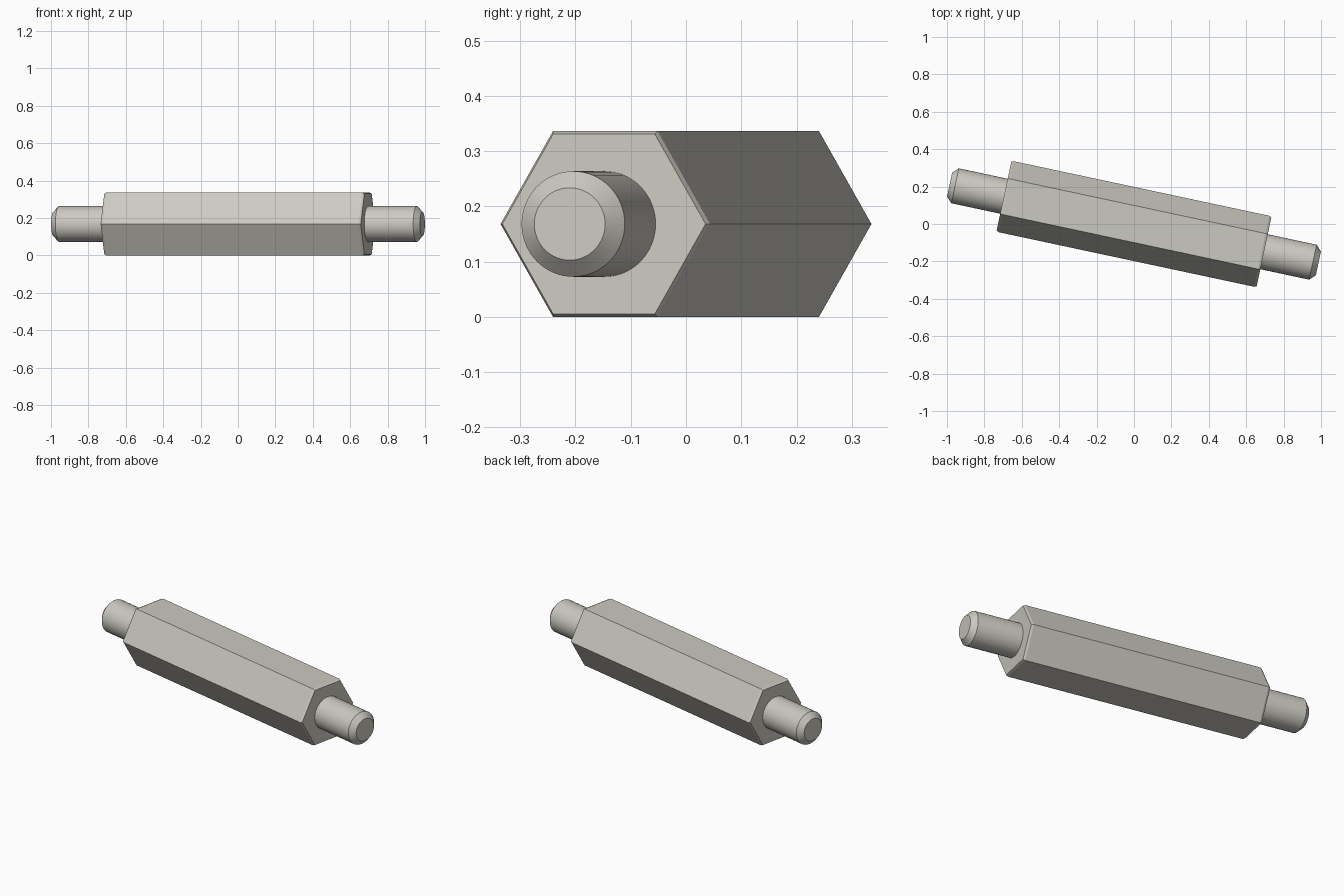
import bpy
import bmesh
from math import radians, cos, sin, tau
from mathutils import Matrix

cube = bpy.data.objects.get("Cube")
if cube:
    bpy.data.objects.remove(cube, do_unlink=True)

HEX_RADIUS = 0.194
HEX_HALF = 0.711
STUD_RADIUS = 0.0955
STUD_END = 1.008
CHAMFER = 0.03
AXIS_HEIGHT = HEX_RADIUS * cos(radians(30))
PLACE = Matrix.Translation((0, 0, AXIS_HEIGHT)) @ Matrix.Rotation(radians(-12.05), 4, "Z")

steel = bpy.data.materials.new("warm_grey_steel")
steel.use_nodes = True
colour = (0.6, 0.585, 0.53, 1)
steel.diffuse_color = colour
steel.node_tree.nodes["Principled BSDF"].inputs["Base Color"].default_value = colour


def bar(name, profile, sides, smooth=False):
    """Closed bar along x; the profile lists (x, radius) from end to end."""
    bm = bmesh.new()
    rings = [[bm.verts.new((x, r * cos(tau * i / sides), r * sin(tau * i / sides)))
              for i in range(sides)] for x, r in profile]
    for a, b in zip(rings, rings[1:]):
        for i in range(sides):
            j = (i + 1) % sides
            bm.faces.new((a[i], a[j], b[j], b[i]))
    bm.faces.new(rings[0])
    bm.faces.new(rings[-1])
    bmesh.ops.recalc_face_normals(bm, faces=bm.faces)
    mesh = bpy.data.meshes.new(name)
    bm.to_mesh(mesh)
    bm.free()
    mesh.materials.append(steel)
    obj = bpy.data.objects.new(name, mesh)
    bpy.context.collection.objects.link(obj)
    obj.matrix_world = PLACE
    if smooth:
        bpy.ops.object.select_all(action="DESELECT")
        obj.select_set(True)
        bpy.context.view_layer.objects.active = obj
        bpy.ops.object.shade_smooth_by_angle(angle=radians(25))
    return obj


# Hexagonal body with a fine chamfer at both ends
inner = HEX_RADIUS - 0.006
shoulder = HEX_HALF - 0.012
bar("hex_body", [(-HEX_HALF, inner), (-shoulder, HEX_RADIUS),
                 (shoulder, HEX_RADIUS), (HEX_HALF, inner)], 6)

# Round studs with chamfered tips, slightly sunk into the body
for name, side in (("left_stud", 1), ("right_stud", -1)):
    bar(name, [(side * (HEX_HALF - 0.01), STUD_RADIUS),
               (side * (STUD_END - CHAMFER), STUD_RADIUS),
               (side * STUD_END, STUD_RADIUS - CHAMFER)], 64, smooth=True)
